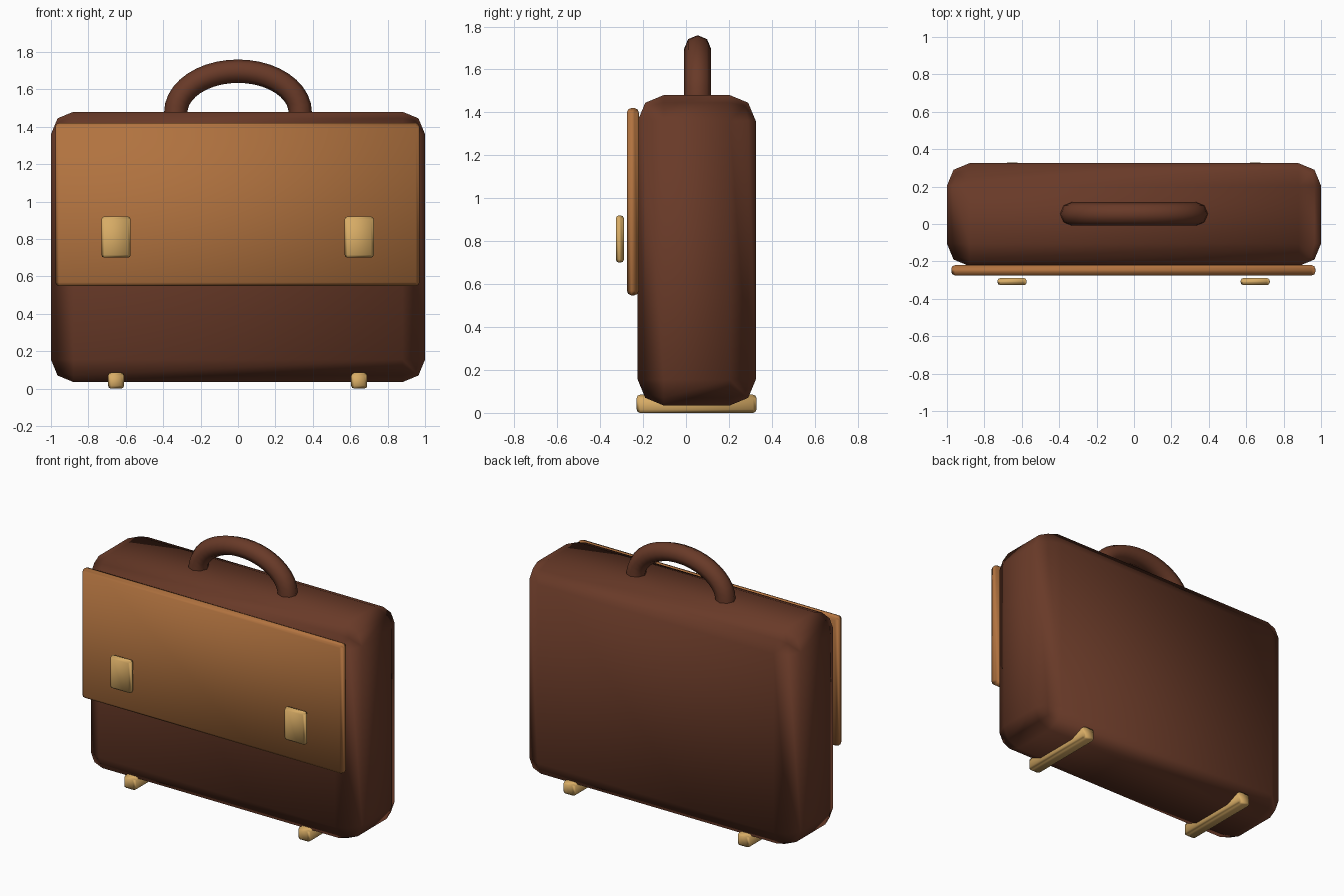
import bpy
import math

cube = bpy.data.objects.get("Cube")
if cube:
    bpy.data.objects.remove(cube, do_unlink=True)


def material(name, rgb):
    mat = bpy.data.materials.new(name)
    mat.use_nodes = True
    mat.diffuse_color = (*rgb, 1)
    mat.node_tree.nodes["Principled BSDF"].inputs["Base Color"].default_value = (*rgb, 1)
    return mat


dark_leather = material("dark_brown_leather", (0.14, 0.042, 0.021))
tan_leather = material("tan_leather", (0.44, 0.17, 0.05))
brass = material("brass", (0.68, 0.41, 0.13))


def smooth(obj):
    bpy.ops.object.select_all(action="DESELECT")
    obj.select_set(True)
    bpy.context.view_layer.objects.active = obj
    bpy.ops.object.shade_smooth_by_angle(angle=math.radians(50))


def rounded_box(name, low, high, bevel, mat):
    """Box spanning two corners, with two-step rounded edges."""
    center = [(a + b) / 2 for a, b in zip(low, high)]
    bpy.ops.mesh.primitive_cube_add(size=1, location=center)
    obj = bpy.context.object
    obj.name = name
    obj.scale = [b - a for a, b in zip(low, high)]
    bpy.ops.object.transform_apply(location=False, rotation=False, scale=True)
    mod = obj.modifiers.new("rounded_edges", "BEVEL")
    mod.width = bevel
    mod.segments = 2
    mod.limit_method = "NONE"
    mod.harden_normals = True
    bpy.ops.object.modifier_apply(modifier=mod.name)
    obj.data.materials.append(mat)
    smooth(obj)
    return obj


# Case and front flap
rounded_box("case_body", (-1, -0.225, 0.035), (1, 0.325, 1.48), 0.12, dark_leather)
rounded_box("front_flap", (-0.977, -0.275, 0.548), (0.97, -0.22, 1.42), 0.02, tan_leather)

# Latches and feet, one of each per side
for side, x in (("right", -0.652), ("left", 0.648)):
    rounded_box(side + "_latch", (x - 0.078, -0.327, 0.7), (x + 0.078, -0.289, 0.92), 0.015, brass)
    rounded_box(side + "_foot", (x - 0.043, -0.23, 0), (x + 0.043, 0.328, 0.085), 0.016, brass)

# Handle: a tube swept along a low arch
curve = bpy.data.curves.new("handle", "CURVE")
curve.dimensions = "3D"
curve.resolution_u = 10
curve.bevel_depth = 0.0625
curve.bevel_resolution = 2
curve.use_fill_caps = True
spline = curve.splines.new("BEZIER")
half, base, rise, k = 0.333, 1.475, 0.222, 0.552
spline.bezier_points.add(2)
arch = [(-half, base, 0, rise * k), (0, base + rise, half * k, 0), (half, base, 0, -rise * k)]
for point, (x, z, dx, dz) in zip(spline.bezier_points, arch):
    point.handle_left_type = point.handle_right_type = "FREE"
    point.co = (x, 0.054, z)
    point.handle_left = (x - dx, 0.054, z - dz)
    point.handle_right = (x + dx, 0.054, z + dz)
handle = bpy.data.objects.new("handle", curve)
bpy.context.collection.objects.link(handle)
bpy.ops.object.select_all(action="DESELECT")
handle.select_set(True)
bpy.context.view_layer.objects.active = handle
bpy.ops.object.convert(target="MESH")
handle = bpy.context.object
handle.data.materials.clear()
handle.data.materials.append(dark_leather)
smooth(handle)
